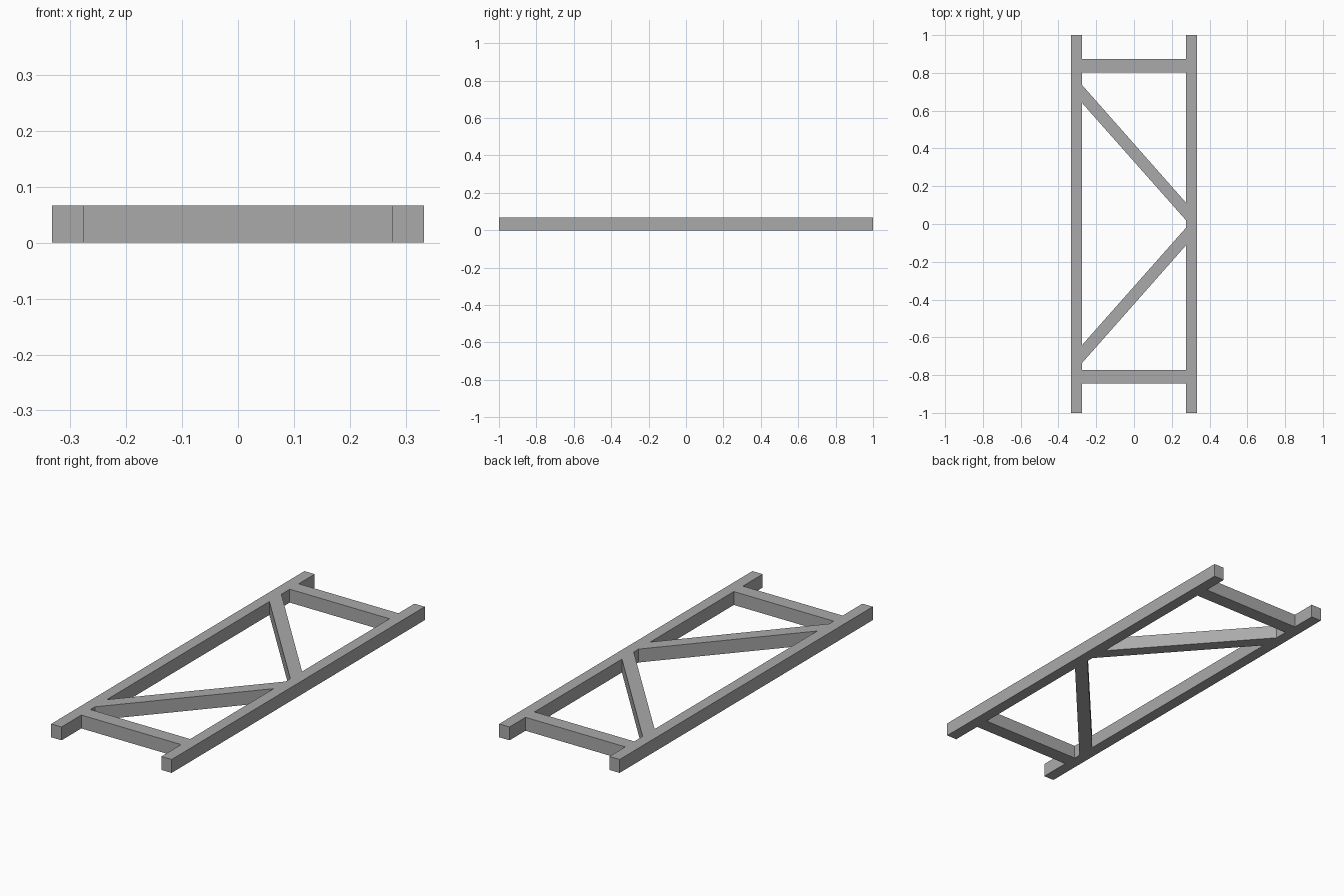
import bpy
import bmesh

default = bpy.data.objects.get("Cube")
if default:
    bpy.data.objects.remove(default, do_unlink=True)

HEIGHT = 0.067
OUTER = 0.333   # outside face of the rails
INNER = 0.276   # inside face of the rails

grey = bpy.data.materials.new("plain grey")
grey.use_nodes = True
grey.diffuse_color = (0.4, 0.4, 0.4, 1)
grey.node_tree.nodes["Principled BSDF"].inputs["Base Color"].default_value = (0.4, 0.4, 0.4, 1)


def beam(name, x0, x1, left_span, right_span):
    """Extrude a bar whose ends at x0 and x1 cover the given y spans."""
    outline = [(x0, left_span[0]), (x1, right_span[0]),
               (x1, right_span[1]), (x0, left_span[1])]
    bm = bmesh.new()
    base = bm.faces.new([bm.verts.new((x, y, 0)) for x, y in outline])
    top = bmesh.ops.extrude_face_region(bm, geom=[base])["geom"]
    bmesh.ops.translate(bm, vec=(0, 0, HEIGHT),
                        verts=[v for v in top if isinstance(v, bmesh.types.BMVert)])
    bmesh.ops.recalc_face_normals(bm, faces=bm.faces)
    mesh = bpy.data.meshes.new(name)
    bm.to_mesh(mesh)
    bm.free()
    mesh.materials.append(grey)
    obj = bpy.data.objects.new(name, mesh)
    bpy.context.collection.objects.link(obj)
    return obj


# Long side rails
beam("left_rail", INNER, OUTER, (-1, 1), (-1, 1))
beam("right_rail", -OUTER, -INNER, (-1, 1), (-1, 1))

# Cross bars near the two ends
for name, span in (("back_crossbar", (0.803, 0.874)), ("front_crossbar", (-0.844, -0.772))):
    beam(name, -INNER, INNER, span, span)

# Diagonal braces, meeting at the middle of the left rail
for name, side in (("back_brace", 1), ("front_brace", -1)):
    beam(name, -INNER, INNER,
         sorted((side * 0.642, side * 0.737)), sorted((side * 0.019, side * 0.112)))
